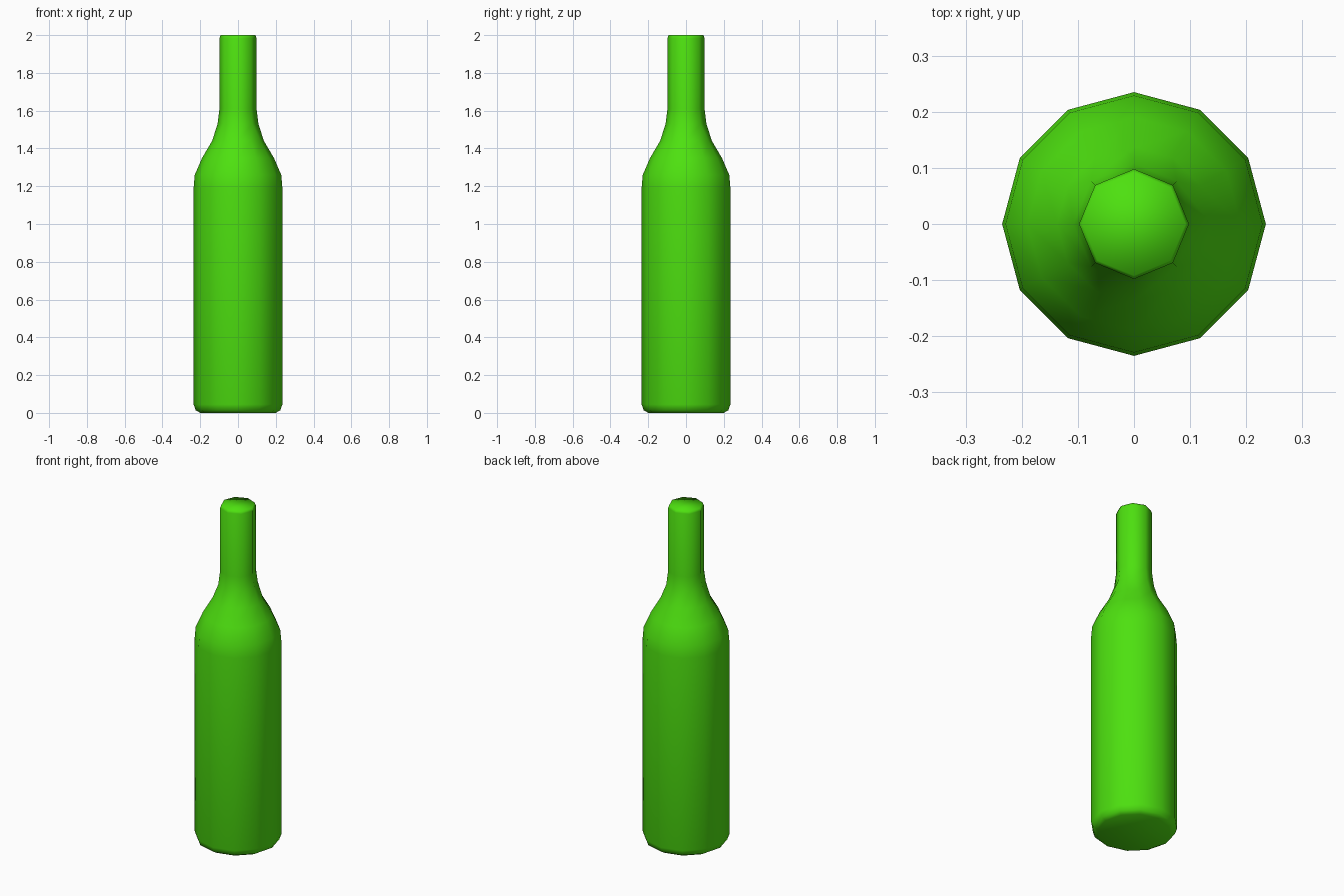
import bpy, bmesh, math

if "Cube" in bpy.data.objects:
    bpy.data.objects.remove(bpy.data.objects["Cube"])

mat = bpy.data.materials.new("bottle green")
mat.diffuse_color = (0.075, 0.75, 0.005, 1)
mat.use_nodes = True
mat.node_tree.nodes["Principled BSDF"].inputs["Base Color"].default_value = mat.diffuse_color

# (radius, height) profiles: twelve-sided body, eight-sided neck
BODY = [(0.20, 0.0), (0.224, 0.014), (0.235, 0.045), (0.235, 1.19),
        (0.229, 1.26), (0.19, 1.35), (0.137, 1.44)]
NECK = [(0.108, 1.53), (0.098, 1.61), (0.098, 1.985), (0.092, 2.0)]

bm = bmesh.new()


def ring(r, z, n):
    return [bm.verts.new((r * math.cos(2 * math.pi * i / n),
                          r * math.sin(2 * math.pi * i / n), z)) for i in range(n)]


def skin(a, b):
    n = len(a)
    for i in range(n):
        j = (i + 1) % n
        bm.faces.new((a[i], a[j], b[j], b[i]))


body = [ring(r, z, 12) for r, z in BODY]
neck = [ring(r, z, 8) for r, z in NECK]
for rings in (body, neck):
    for a, b in zip(rings, rings[1:]):
        skin(a, b)

# shoulder: each quarter joins three body sides to two neck sides
lo, hi = body[-1], neck[0]
for q in range(4):
    a = [lo[(3 * q + k) % 12] for k in range(4)]
    b = [hi[(2 * q + k) % 8] for k in range(3)]
    bm.faces.new((a[0], a[1], b[1], b[0]))
    bm.faces.new((a[1], a[2], b[1]))
    bm.faces.new((a[2], a[3], b[2], b[1]))

# base and top caps
bm.faces.new(body[0][::-1])
bm.faces.new(neck[-1])
bmesh.ops.recalc_face_normals(bm, faces=bm.faces)
for f in bm.faces:
    f.smooth = True

mesh = bpy.data.meshes.new("bottle")
bm.to_mesh(mesh)
bm.free()
mesh.materials.append(mat)
bpy.context.collection.objects.link(bpy.data.objects.new("bottle", mesh))
